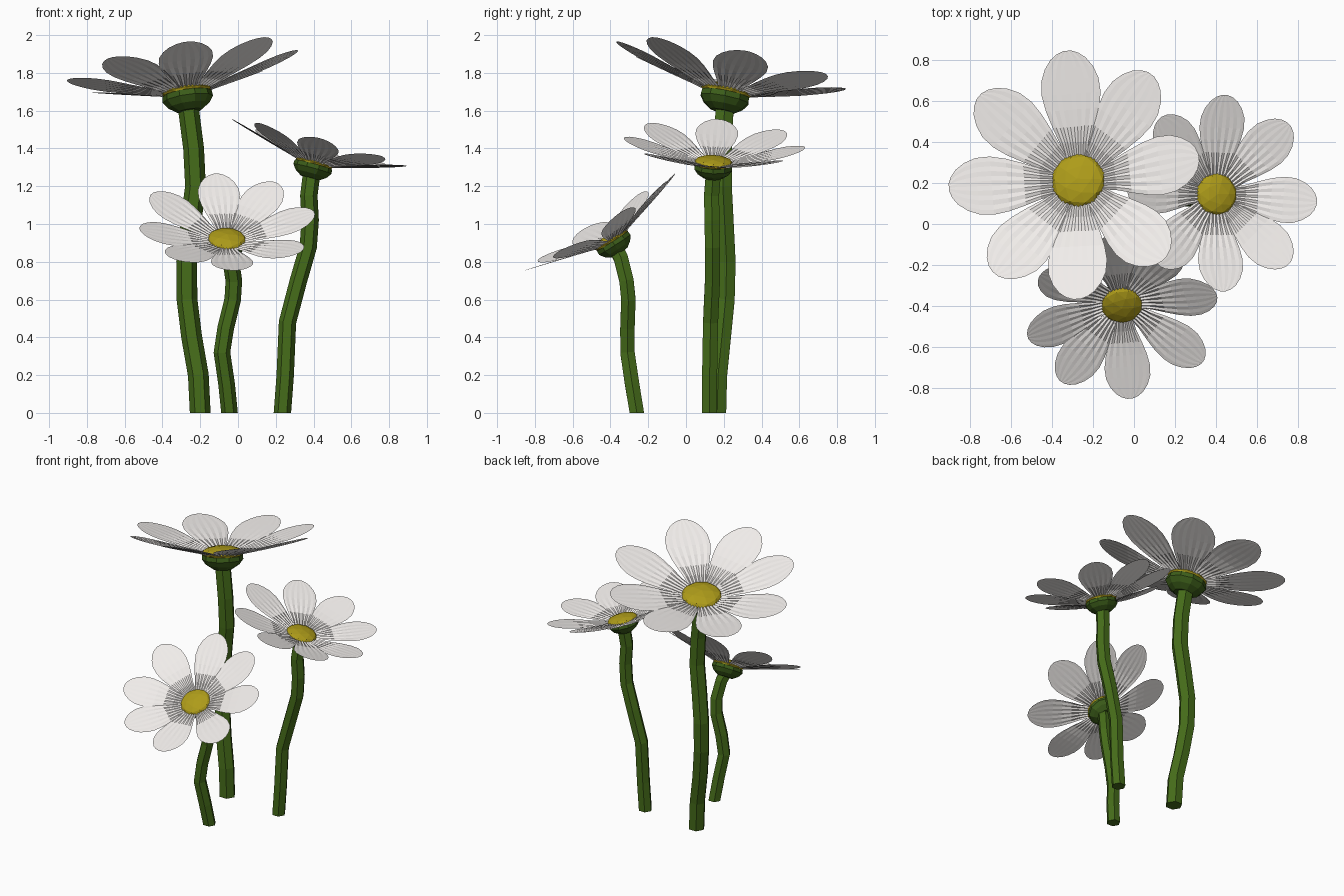
import bpy, bmesh, math
from mathutils import Vector, Matrix

if "Cube" in bpy.data.objects:
    bpy.data.objects.remove(bpy.data.objects["Cube"])


def material(name, rgb):
    m = bpy.data.materials.new(name)
    m.diffuse_color = (*rgb, 1)
    m.use_nodes = True
    m.node_tree.nodes["Principled BSDF"].inputs["Base Color"].default_value = m.diffuse_color
    return m


WHITE = material("petal_white", (0.88, 0.85, 0.83))
YELLOW = material("centre_yellow", (0.42, 0.33, 0.01))
GREEN = material("stem_green", (0.06, 0.15, 0.01))
DARK = material("calyx_green", (0.045, 0.11, 0.01))


def finish(bm, name, mat, matrix=Matrix()):
    bm.transform(matrix)
    me = bpy.data.meshes.new(name)
    bm.to_mesh(me)
    bm.free()
    me.materials.append(mat)
    ob = bpy.data.objects.new(name, me)
    bpy.context.collection.objects.link(ob)


def skin(bm, rings, closed):
    # bridge successive rows of points with quads
    rows = [[bm.verts.new(p) for p in r] for r in rings]
    n = len(rows[0])
    for a, b in zip(rows, rows[1:]):
        for i in range(n if closed else n - 1):
            j = (i + 1) % n
            bm.faces.new((a[i], a[j], b[j], b[i]))
    return rows


def circle(r, z, n):
    return [Vector((r * math.cos(2 * math.pi * i / n), r * math.sin(2 * math.pi * i / n), z))
            for i in range(n)]


def stem(name, path, r, sides=6):
    pts = [Vector(p) for p in path]
    rings = []
    for i, p in enumerate(pts):
        d = pts[min(i + 1, len(pts) - 1)] - pts[max(i - 1, 0)]
        if i == 0:
            d = Vector((0, 0, 1))
        q = Vector((0, 0, 1)).rotation_difference(d)
        rings.append([p + q @ c for c in circle(r, 0, sides)])
    bm = bmesh.new()
    rows = skin(bm, rings, True)
    bm.faces.new(rows[0][::-1])
    bm.faces.new(rows[-1])
    finish(bm, name, GREEN)


# petal outline: fraction of length, half width
OUTLINE = [(.14, .085), (.3, .125), (.42, .17), (.55, .212), (.67, .235), (.78, .228),
           (.87, .192), (.94, .14), (.98, .085), (1.0, .03)]


def petals(name, head, length, lift, angles):
    bm = bmesh.new()
    n = 12
    for a in angles:
        rot = Matrix.Rotation(math.radians(a), 3, 'Z')
        rows = []
        for t, w in OUTLINE:
            pleat = 0.010 * length * max(0.15, 1 - 1.4 * abs(t - .14))
            row = []
            for i in range(n + 1):
                u = 2 * i / n - 1
                z = lift * (t - .1) / .9 + (pleat if i % 2 else -pleat) * (1 - t * .6)
                row.append(rot @ Vector((t * length, u * w * length, z)))
            rows.append(row)
        # reversed rows keep the normals facing up
        skin(bm, [r[::-1] for r in rows], False)
    bmesh.ops.recalc_face_normals(bm, faces=bm.faces)
    finish(bm, name, WHITE, head)


def flower(tag, path, radius, origin, normal, length, lift, angles):
    q = Vector((0, 0, 1)).rotation_difference(Vector(normal))
    head = Matrix.Translation(origin) @ q.to_matrix().to_4x4()
    s = length / 0.62
    stem(tag + "_stem", path, radius)
    # calyx cup under the petals
    bm = bmesh.new()
    rows = skin(bm, [circle(r * s, z * s, 10) for r, z in
                     ((.065, -.095), (.11, -.065), (.135, -.03), (.132, .0))], True)
    bm.faces.new(rows[0][::-1])
    bm.faces.new(rows[-1])
    finish(bm, tag + "_calyx", DARK, head)
    # domed flower centre
    bm = bmesh.new()
    bmesh.ops.create_icosphere(bm, subdivisions=2, radius=1)
    bmesh.ops.scale(bm, vec=(.135 * s, .135 * s, .045 * s), verts=bm.verts)
    bmesh.ops.translate(bm, vec=(0, 0, .012 * s), verts=bm.verts)
    finish(bm, tag + "_centre", YELLOW, head)
    petals(tag + "_petals", head, length, lift, angles)


flower("tall_flower",
       [(-.20, .165, 0), (-.21, .17, .2), (-.245, .19, .4), (-.27, .21, .6), (-.272, .215, .8),
        (-.25, .205, 1.0), (-.225, .195, 1.2), (-.235, .195, 1.4), (-.265, .205, 1.63)],
       0.055, (-.27, .21, 1.69), (-.15, .20, 1), 0.62, 0.155,
       (94, 53, 7, -43, -88, -128, -175, 140))

flower("middle_flower",
       [(.235, .125, 0), (.25, .125, .2), (.262, .13, .48), (.32, .14, .7), (.372, .14, .88),
        (.382, .138, 1.02), (.375, .135, 1.15), (.39, .145, 1.27)],
       0.046, (.40, .145, 1.315), (.27, .05, 1), 0.48, 0.12,
       (88, 45, -5, -46, -90, -133, 178, 131))

flower("short_flower",
       [(-.045, -.26, 0), (-.06, -.285, .15), (-.085, -.31, .32), (-.065, -.31, .45),
        (-.028, -.305, .6), (-.022, -.315, .7), (-.04, -.345, .82), (-.058, -.38, .885)],
       0.044, (-.06, -.39, .91), (.04, -.64, 1), 0.475, 0.12,
       (15, -34, -85, -128, -167, 148, 98, 58))
